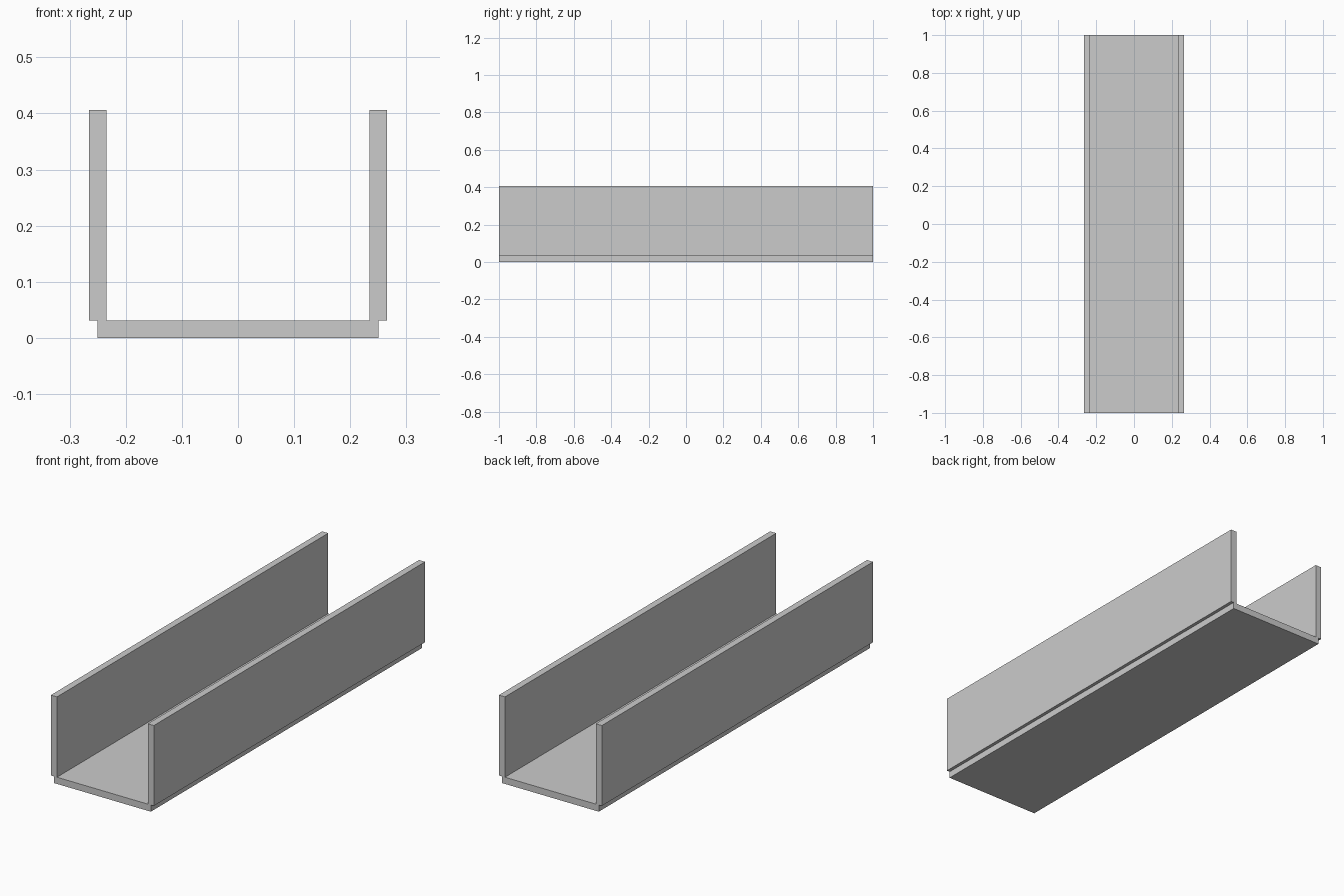
import bpy

if "Cube" in bpy.data.objects:
    bpy.data.objects.remove(bpy.data.objects["Cube"])

LENGTH = 2.0
THICK = 0.03125
WIDTH = 0.5
WALL_HEIGHT = 0.375


def box(name, size, center):
    bpy.ops.mesh.primitive_cube_add(size=1, location=center)
    obj = bpy.context.object
    obj.name = name
    obj.scale = size
    bpy.ops.object.transform_apply(location=False, rotation=False, scale=True)
    return obj


# Floor of the channel
box("channel_floor", (WIDTH, LENGTH, THICK), (0, 0, THICK / 2))

# Side walls, centred on the floor's long edges and overhanging by half their thickness
for name, side in (("left_wall", -1), ("right_wall", 1)):
    box(name, (THICK, LENGTH, WALL_HEIGHT),
        (side * WIDTH / 2, 0, THICK + WALL_HEIGHT / 2))
